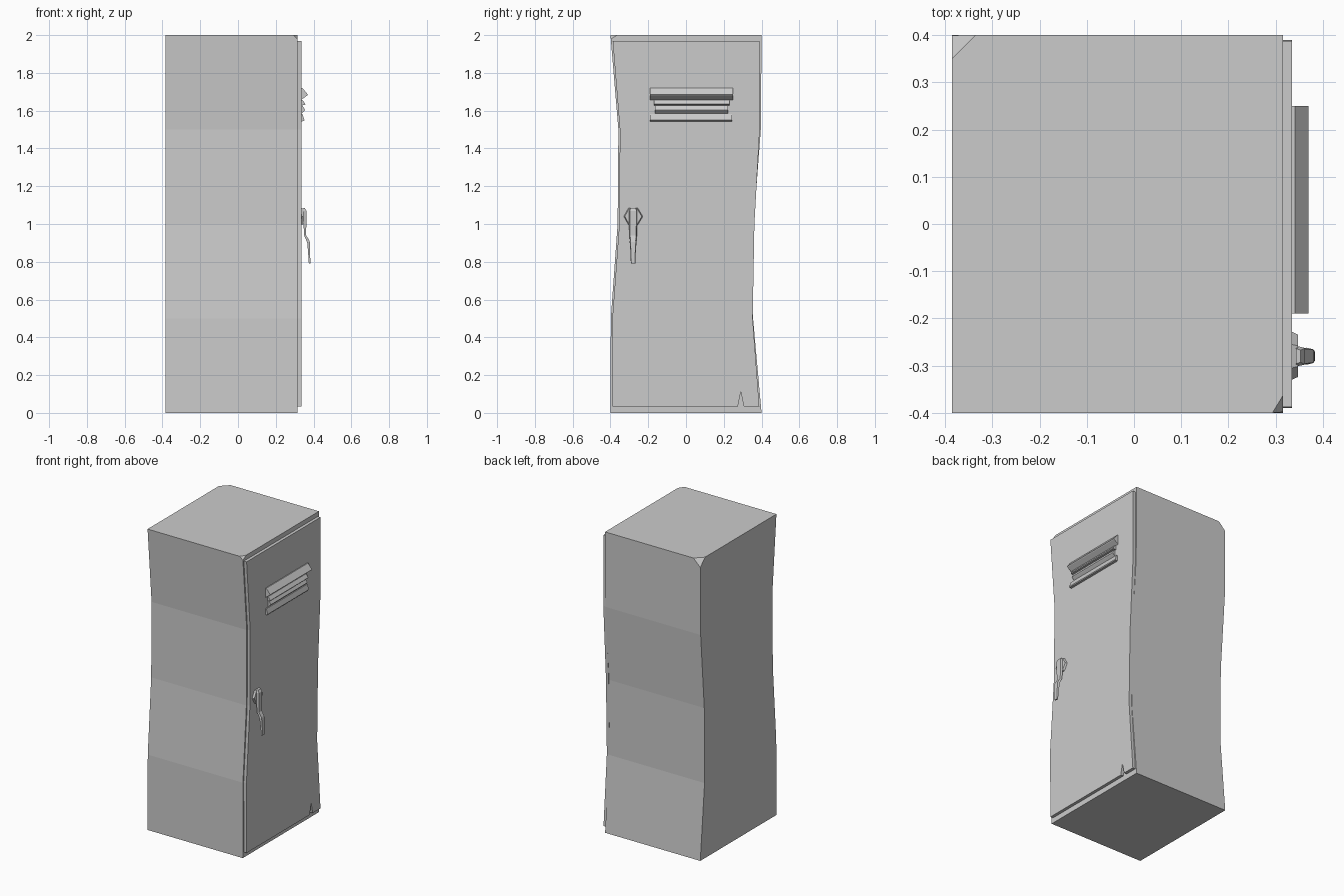
import bpy, bmesh
from mathutils import Vector

if "Cube" in bpy.data.objects:
    bpy.data.objects.remove(bpy.data.objects["Cube"])


def finish(name, bm):
    bmesh.ops.recalc_face_normals(bm, faces=bm.faces)
    me = bpy.data.meshes.new(name)
    bm.to_mesh(me)
    bm.free()
    ob = bpy.data.objects.new(name, me)
    bpy.context.collection.objects.link(ob)
    return ob


def loft(rings):
    """Join equal-length rings of points and cap both ends."""
    bm = bmesh.new()
    vs = [[bm.verts.new(p) for p in r] for r in rings]
    n = len(vs[0])
    for a, b in zip(vs, vs[1:]):
        for i in range(n):
            j = (i + 1) % n
            bm.faces.new((a[i], a[j], b[j], b[i]))
    bm.faces.new(vs[0][::-1])
    bm.faces.new(vs[-1])
    return bm


def plate(yz, x0, x1, inset=0):
    """Extrude a y-z outline along x, optionally shrinking the outer face."""
    c = sum((Vector(p) for p in yz), Vector((0, 0))) / len(yz)
    outer = [c + (Vector(p) - c) * (1 - inset) for p in yz]
    return loft([[(x0, y, z) for y, z in yz], [(x1, y, z) for y, z in outer]])


def chop_corner(bm, corner, offs):
    """Cut a corner off with the plane through its three offset points."""
    c = Vector(corner)
    no = -Vector((1 / offs[0], 1 / offs[1], 1 / offs[2]))
    r = bmesh.ops.bisect_plane(bm, geom=bm.verts[:] + bm.edges[:] + bm.faces[:],
                               plane_co=c + Vector((offs[0], 0, 0)),
                               plane_no=no, clear_outer=True)
    edges = [e for e in r['geom_cut'] if isinstance(e, bmesh.types.BMEdge)]
    bmesh.ops.contextual_create(bm, geom=edges)


# Warped cabinet with two dented top corners
left = [(-0.4, 2), (-0.358, 1.5), (-0.362, 1), (-0.398, 0.5), (-0.4, 0)]
right = [(0.4, 0), (0.355, 0.5), (0.358, 1), (0.396, 1.5), (0.4, 2)]
body = plate(left + right, -0.385, 0.315)
chop_corner(body, (-0.385, 0.4, 2), (0.05, -0.05, -0.05))
chop_corner(body, (0.315, -0.4, 2), (-0.022, 0.036, -0.022))
finish("cabinet_body", body)

# Door following the warp, with a small split in the lower edge
door = [(-0.388, 1.97), (-0.35, 1.5), (-0.353, 1), (-0.39, 0.5), (-0.388, 0.035),
        (0.275, 0.035), (0.29, 0.11), (0.306, 0.035),
        (0.388, 0.035), (0.353, 0.5), (0.362, 1), (0.39, 1.5), (0.388, 1.97)]
finish("door", plate(door, 0.315, 0.335))

# Louvre slats: top z, tip z, bottom z, tip x, y start, y end
slats = [(1.72, 1.685, 1.657, 0.37, -0.19, 0.25),
         (1.657, 1.635, 1.628, 0.357, -0.17, 0.23),
         (1.628, 1.604, 1.583, 0.355, -0.163, 0.222),
         (1.583, 1.55, 1.543, 0.352, -0.19, 0.243)]
for i, (zt, zm, zb, x, y0, y1) in enumerate(slats):
    prof = [(0.334, zt), (0.341, zt), (x, zm), (x - 0.004, zm - 0.005), (0.334, zb)]
    finish(f"vent_slat_{i + 1}", loft([[(px, y, pz) for px, pz in prof] for y in (y0, y1)]))

# Hexagonal handle plate
HY = -0.28
hexa = [(HY - 0.05, 1.04), (HY - 0.025, 1.085), (HY + 0.025, 1.085),
        (HY + 0.052, 1.04), (HY + 0.025, 0.995), (HY - 0.025, 0.995)]
finish("handle_plate", plate(hexa, 0.334, 0.347, 0.12))

# Lever handle: z, back x, front x, half width
stations = [(1.085, 0.343, 0.353, 0.016), (1.07, 0.343, 0.362, 0.022),
            (0.94, 0.35, 0.361, 0.02), (0.912, 0.362, 0.378, 0.017),
            (0.905, 0.366, 0.38, 0.018), (0.85, 0.371, 0.382, 0.014),
            (0.79, 0.375, 0.383, 0.012)]
finish("handle_lever", loft([[(xb, HY - w, z), (xf, HY - w * 0.8, z),
                              (xf, HY + w * 0.8, z), (xb, HY + w, z)]
                             for z, xb, xf, w in stations]))
